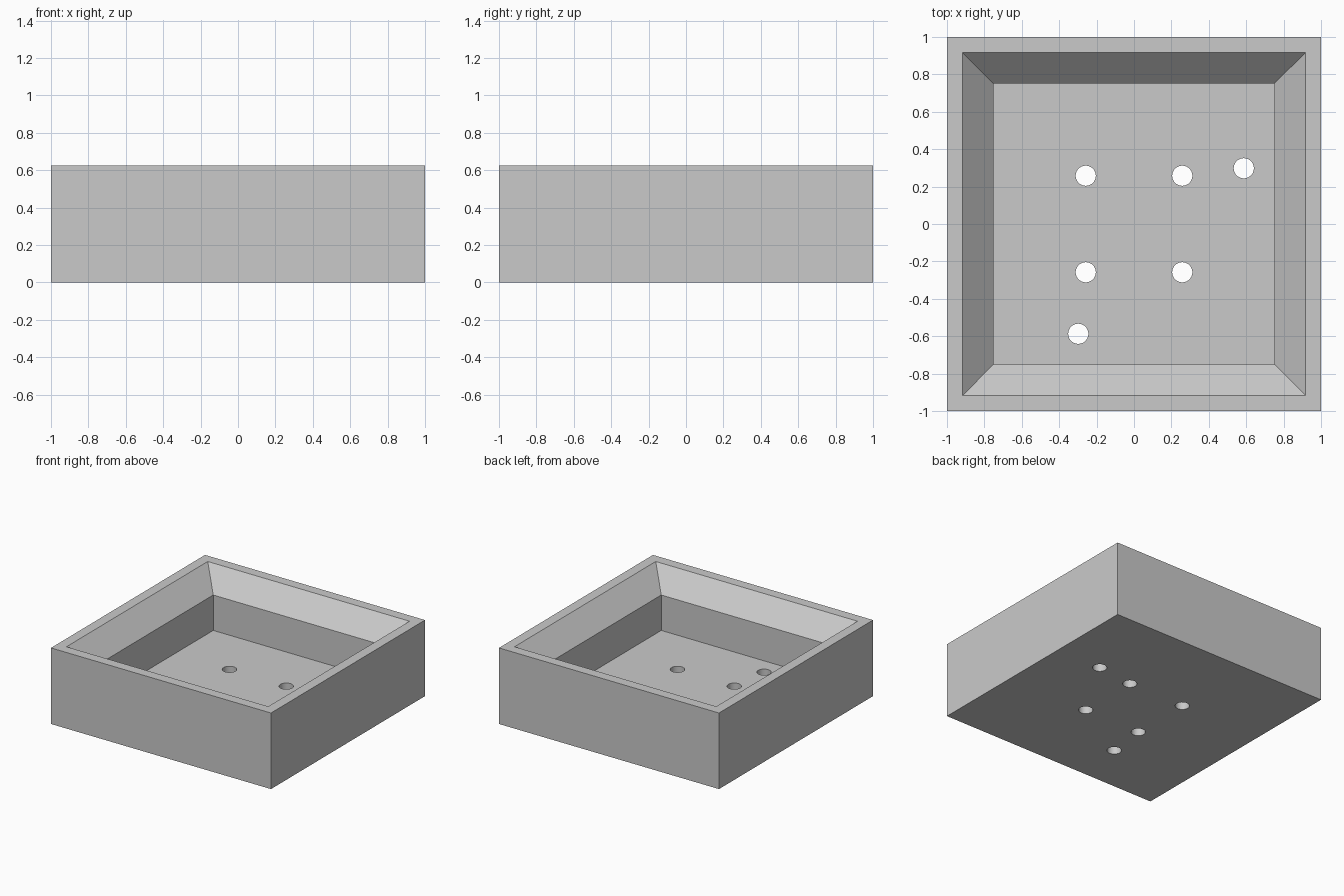
import bpy
import bmesh
from mathutils import Matrix

cube = bpy.data.objects.get("Cube")
if cube:
    bpy.data.objects.remove(cube, do_unlink=True)

HEIGHT, FLOOR = 0.625, 0.167
HOLE_RADIUS = 0.054

grey = bpy.data.materials.new("plain grey")
grey.use_nodes = True
colour = (0.59, 0.59, 0.59, 1)
grey.diffuse_color = colour
grey.node_tree.nodes["Principled BSDF"].inputs["Base Color"].default_value = colour


def add_object(name, bm):
    bmesh.ops.recalc_face_normals(bm, faces=bm.faces)
    mesh = bpy.data.meshes.new(name)
    bm.to_mesh(mesh)
    bm.free()
    mesh.materials.append(grey)
    obj = bpy.data.objects.new(name, mesh)
    bpy.context.collection.objects.link(obj)
    return obj


# Square tray: outer wall, rim, sloped lip, straight inner wall, floor
profile = [(1, 0), (1, HEIGHT), (0.917, HEIGHT), (0.75, 0.458), (0.75, FLOOR)]
corners = [(-1, -1), (1, -1), (1, 1), (-1, 1)]
bm = bmesh.new()
rings = [[bm.verts.new((sx * half, sy * half, z)) for sx, sy in corners]
         for half, z in profile]
for low, high in zip(rings, rings[1:]):
    for i in range(4):
        j = (i + 1) % 4
        bm.faces.new((low[i], low[j], high[j], high[i]))
bm.faces.new(rings[0])
bm.faces.new(rings[-1])
tray = add_object("tray", bm)

# Through holes: four in a square and two offset ones
holes = [(sx * 0.258, sy * 0.258) for sx, sy in corners]
holes += [(0.587, 0.298), (-0.298, -0.587)]
bm = bmesh.new()
for x, y in holes:
    bmesh.ops.create_cone(bm, cap_ends=True, segments=32, radius1=HOLE_RADIUS,
                          radius2=HOLE_RADIUS, depth=0.6,
                          matrix=Matrix.Translation((x, y, 0.1)))
cutter = add_object("hole_cutter", bm)
cutter.hide_render = True

cut = tray.modifiers.new("holes", 'BOOLEAN')
cut.operation = 'DIFFERENCE'
cut.solver = 'EXACT'
cut.object = cutter

bpy.ops.object.select_all(action='DESELECT')
tray.select_set(True)
bpy.context.view_layer.objects.active = tray
bpy.ops.object.modifier_apply(modifier=cut.name)
bpy.data.objects.remove(cutter, do_unlink=True)

# Round hole walls, crisp edges elsewhere
bpy.ops.object.shade_smooth_by_angle(angle=0.5)
